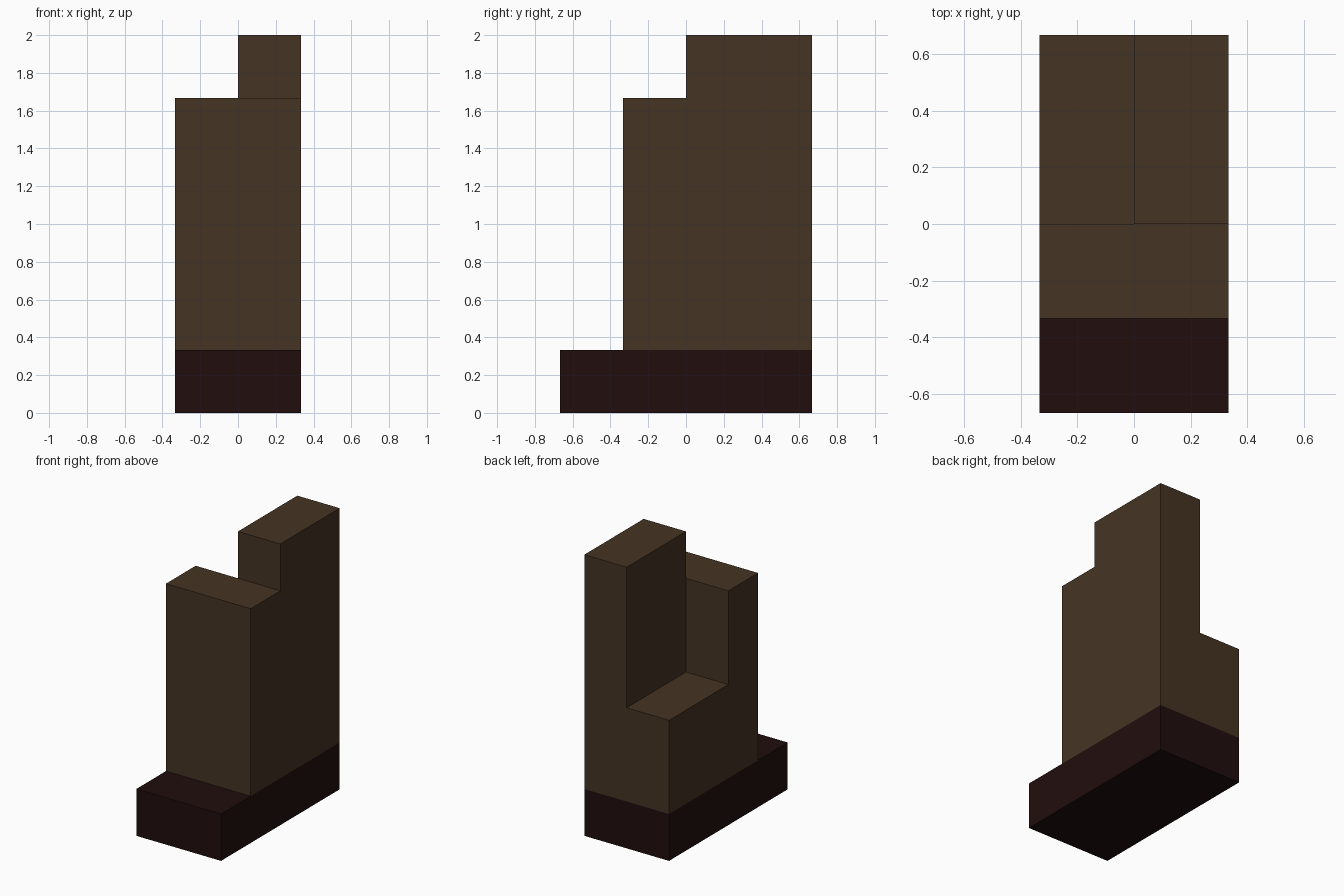
import bpy, bmesh, math
from mathutils import Vector

if "Cube" in bpy.data.objects:
    bpy.data.objects.remove(bpy.data.objects["Cube"])

U = 1 / 3  # block size


def material(name, color):
    m = bpy.data.materials.new(name)
    m.diffuse_color = (*color, 1)
    m.use_nodes = True
    m.node_tree.nodes["Principled BSDF"].inputs["Base Color"].default_value = m.diffuse_color
    return m


def plan(bm, rows, z):
    """Flat sheet two blocks wide, with the given block rows along y."""
    for x in (-1, 0):
        for y in rows:
            pts = [(x, y), (x + 1, y), (x + 1, y + 1), (x, y + 1)]
            bm.faces.new([bm.verts.new((a * U, b * U, z * U)) for a, b in pts])
    bmesh.ops.remove_doubles(bm, verts=bm.verts[:], dist=1e-4)


def raise_cells(bm, z0, z1, keep):
    """Extrude the cells at height z0 that pass the rule up to z1."""
    cells = []
    for f in bm.faces:
        c = f.calc_center_median()
        flat = all(abs(v.co.z - z0 * U) < 1e-4 for v in f.verts)
        if flat and keep(c.x, c.y):
            cells.append(f)
    out = bmesh.ops.extrude_face_region(bm, geom=cells)["geom"]
    verts = [g for g in out if isinstance(g, bmesh.types.BMVert)]
    bmesh.ops.translate(bm, verts=verts, vec=Vector((0, 0, (z1 - z0) * U)))


def finish(bm, name, mat):
    bmesh.ops.recalc_face_normals(bm, faces=bm.faces[:])
    bmesh.ops.dissolve_limit(bm, angle_limit=math.radians(1),
                             verts=bm.verts[:], edges=bm.edges[:])
    me = bpy.data.meshes.new(name)
    bm.to_mesh(me)
    bm.free()
    me.materials.append(mat)
    bpy.context.collection.objects.link(bpy.data.objects.new(name, me))


brown = material("dark brown", (0.0595, 0.0343, 0.0168))
maroon = material("dark maroon", (0.0152, 0.004, 0.004))

# Base slab
bm = bmesh.new()
plan(bm, range(-2, 2), 0)
raise_cells(bm, 0, 1, lambda x, y: True)
finish(bm, "base", maroon)

# Stepped body: low back-left step, front wall, tall back-right post
bm = bmesh.new()
plan(bm, range(-1, 2), 1)
raise_cells(bm, 1, 3, lambda x, y: True)
raise_cells(bm, 3, 5, lambda x, y: y < 0 or x > 0)
raise_cells(bm, 5, 6, lambda x, y: y > 0 and x > 0)
finish(bm, "body", brown)
